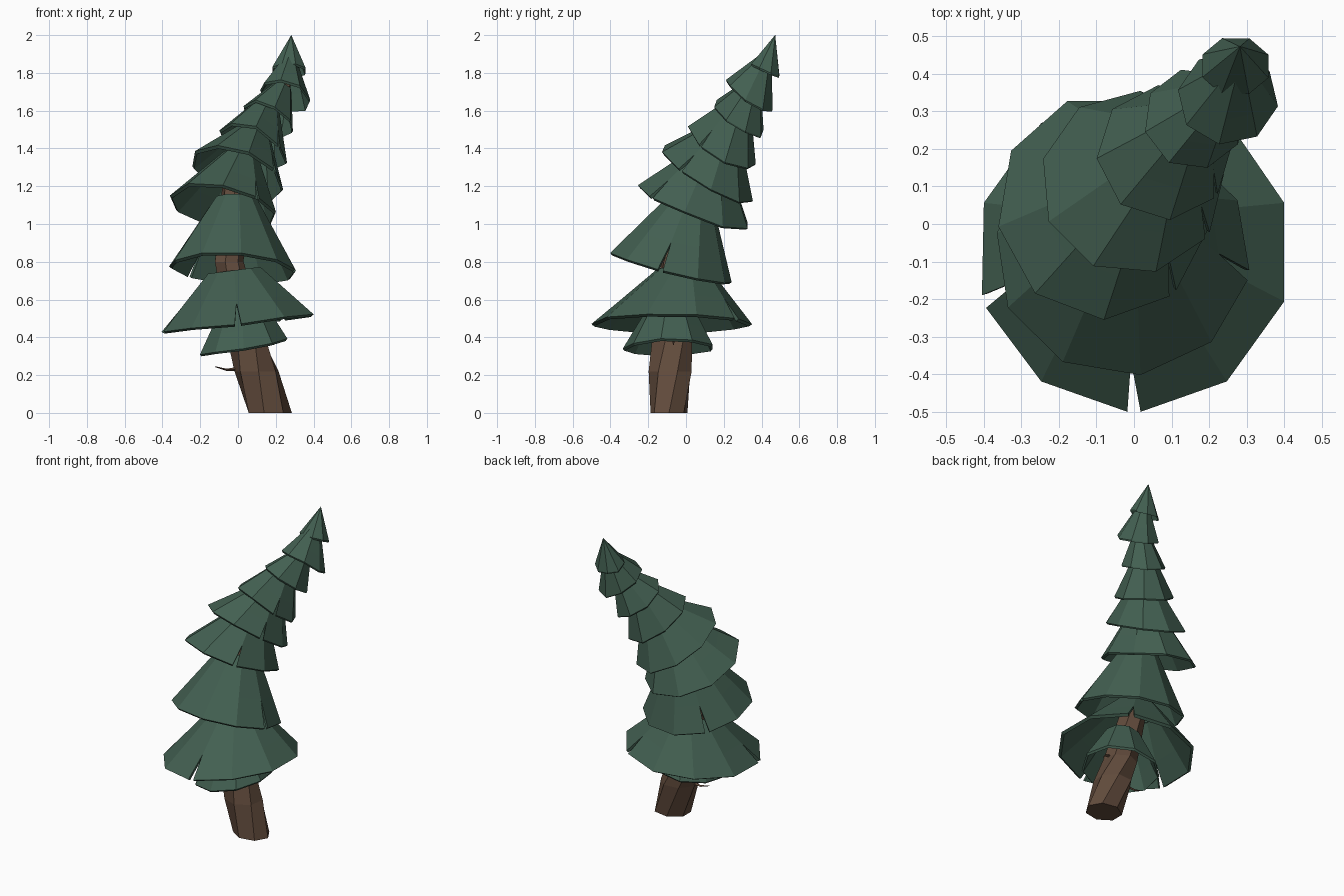
import bpy, bmesh, random
from math import sin, cos, pi, radians
from mathutils import Vector

if "Cube" in bpy.data.objects:
    bpy.data.objects.remove(bpy.data.objects["Cube"])

random.seed(4)


def material(name, rgb):
    m = bpy.data.materials.new(name)
    m.diffuse_color = (*rgb, 1)
    m.use_nodes = True
    m.node_tree.nodes["Principled BSDF"].inputs["Base Color"].default_value = m.diffuse_color
    return m


GREEN = material("needles", (0.055, 0.115, 0.082))
BROWN = material("bark", (0.12, 0.07, 0.045))


def finish(name, bm, mat):
    bmesh.ops.remove_doubles(bm, verts=bm.verts, dist=0.0005)
    bmesh.ops.recalc_face_normals(bm, faces=bm.faces)
    me = bpy.data.meshes.new(name)
    bm.to_mesh(me)
    bm.free()
    me.materials.append(mat)
    ob = bpy.data.objects.new(name, me)
    bpy.context.collection.objects.link(ob)
    return ob


def tube(name, path, sides, mat, twist=0.0, flat=True):
    """Loft rings (x, y, z, rx, ry) along a path; flat keeps rings level."""
    bm = bmesh.new()
    rings = []
    for i, (x, y, z, rx, ry) in enumerate(path):
        ring = []
        for k in range(sides):
            a = 2 * pi * k / sides + twist * i
            off = (rx * cos(a), ry * sin(a), 0) if flat else (0, rx * cos(a), ry * sin(a))
            ring.append(bm.verts.new(Vector((x, y, z)) + Vector(off)))
        rings.append(ring)
    for r, s in zip(rings, rings[1:]):
        for k in range(sides):
            n = (k + 1) % sides
            bm.faces.new((r[k], r[n], s[n], s[k]))
    bm.faces.new(rings[0][::-1])
    bm.faces.new(rings[-1])
    return finish(name, bm, mat)


def skirt(name, rim, radii, slope, top, top_r, sides, start, notches):
    """Hollow tilted cone of branches; notched corners are split open at the rim."""
    bm = bmesh.new()
    rim, top = Vector(rim), Vector(top)
    jit = [random.uniform(-0.01, 0.01) for _ in range(sides)]

    def pt(k, t, side, inner):
        # t: 0 rim, 1 top; side: which way a split corner is pushed
        k %= sides
        a = radians(start) + 2 * pi * k / sides
        if k in notches and t == 0:
            a += side * radians(2.4)
        s = 1 - t
        rx = radii[0] * s + top_r * t
        ry = radii[1] * s + top_r * t
        if inner:
            rx, ry = rx * 0.96, ry * 0.96
        dx, dy = rx * cos(a), ry * sin(a)
        c = rim.lerp(top, t)
        z = c.z + slope[0] * dx + slope[1] * dy + jit[k] * s
        return Vector((c.x + dx, c.y + dy, z - (0.011 if inner else 0)))

    levels = (0, 0.4, 1)
    for k in range(sides):
        def face(*pts):
            vs = []
            for p in pts:
                if all((p - q).length > 1e-4 for q in vs):
                    vs.append(p)
            if len(vs) > 2:
                bm.faces.new([bm.verts.new(p) for p in vs])
        for inner in (False, True):
            for t, u in zip(levels, levels[1:]):
                face(pt(k, t, 1, inner), pt(k + 1, t, -1, inner),
                     pt(k + 1, u, -1, inner), pt(k, u, 1, inner))
        for t in (0, 1):
            face(pt(k, t, 1, False), pt(k + 1, t, -1, False),
                 pt(k + 1, t, -1, True), pt(k, t, 1, True))
        for c, side in ((k, 1), (k + 1, -1)):
            if c % sides in notches:
                face(pt(c, 0, side, False), pt(c, 0.4, side, False),
                     pt(c, 0.4, side, True), pt(c, 0, side, True))
    return finish(name, bm, GREEN)


# Bent trunk
tube("trunk", [
    (0.165, -0.09, 0.00, 0.12, 0.10), (0.10, -0.08, 0.22, 0.12, 0.118),
    (0.05, -0.078, 0.38, 0.105, 0.11), (-0.05, -0.055, 0.80, 0.08, 0.08),
    (-0.02, 0.05, 1.19, 0.065, 0.065), (0.05, 0.15, 1.39, 0.05, 0.05),
    (0.16, 0.28, 1.60, 0.04, 0.04), (0.26, 0.375, 1.75, 0.03, 0.03),
    (0.275, 0.44, 1.90, 0.012, 0.012)], 7, BROWN, twist=0.3)

# Bare twigs
tube("left_twig", [(0.02, -0.07, 0.235, 0.012, 0.012), (-0.06, -0.07, 0.228, 0.009, 0.006),
                   (-0.122, -0.07, 0.245, 0.002, 0.002)], 4, BROWN, flat=False)
tube("right_twig", [(0.10, -0.07, 0.40, 0.012, 0.012), (0.17, -0.068, 0.385, 0.008, 0.008),
                    (0.19, -0.066, 0.36, 0.002, 0.002)], 4, BROWN, flat=False)

# Branch tiers: rim centre, rim radii, tilt, top centre, top radius, sides, start angle, notches
tiers = [
    ((0.03, -0.09, 0.35), (0.235, 0.245), (0.20, 0.02), (0.02, -0.08, 0.58), 0.11, 9, -90, ()),
    ((0.0, -0.075, 0.475), (0.42, 0.425), (0.13, 0.0), (-0.02, -0.015, 0.755), 0.145, 10, -90, (0, 4, 8)),
    ((-0.03, -0.08, 0.765), (0.34, 0.325), (-0.05, -0.25), (-0.01, 0.03, 1.13), 0.115, 10, -10, (0, 4)),
    ((-0.08, 0.045, 1.09), (0.285, 0.30), (-0.16, -0.38), (0.015, 0.13, 1.36), 0.095, 9, -50, (0,)),
    ((-0.005, 0.11, 1.265), (0.245, 0.245), (-0.32, -0.55), (0.09, 0.21, 1.49), 0.08, 9, -35, (0,)),
    ((0.08, 0.19, 1.415), (0.18, 0.18), (-0.40, -0.55), (0.155, 0.28, 1.62), 0.065, 8, -40, (0,)),
    ((0.16, 0.28, 1.56), (0.135, 0.135), (-0.36, -0.58), (0.235, 0.35, 1.72), 0.05, 8, -30, ()),
    ((0.25, 0.335, 1.685), (0.135, 0.125), (-0.25, -0.58), (0.275, 0.415, 1.86), 0.04, 8, -100, ()),
]
for i, tier in enumerate(tiers):
    skirt(f"branch_tier_{i + 1}", *tier)

# Pointed crown
skirt("crown", (0.27, 0.42, 1.815), (0.095, 0.08), (-0.03, -0.33),
      (0.282, 0.472, 2.0), 0.0005, 8, 22, ())
